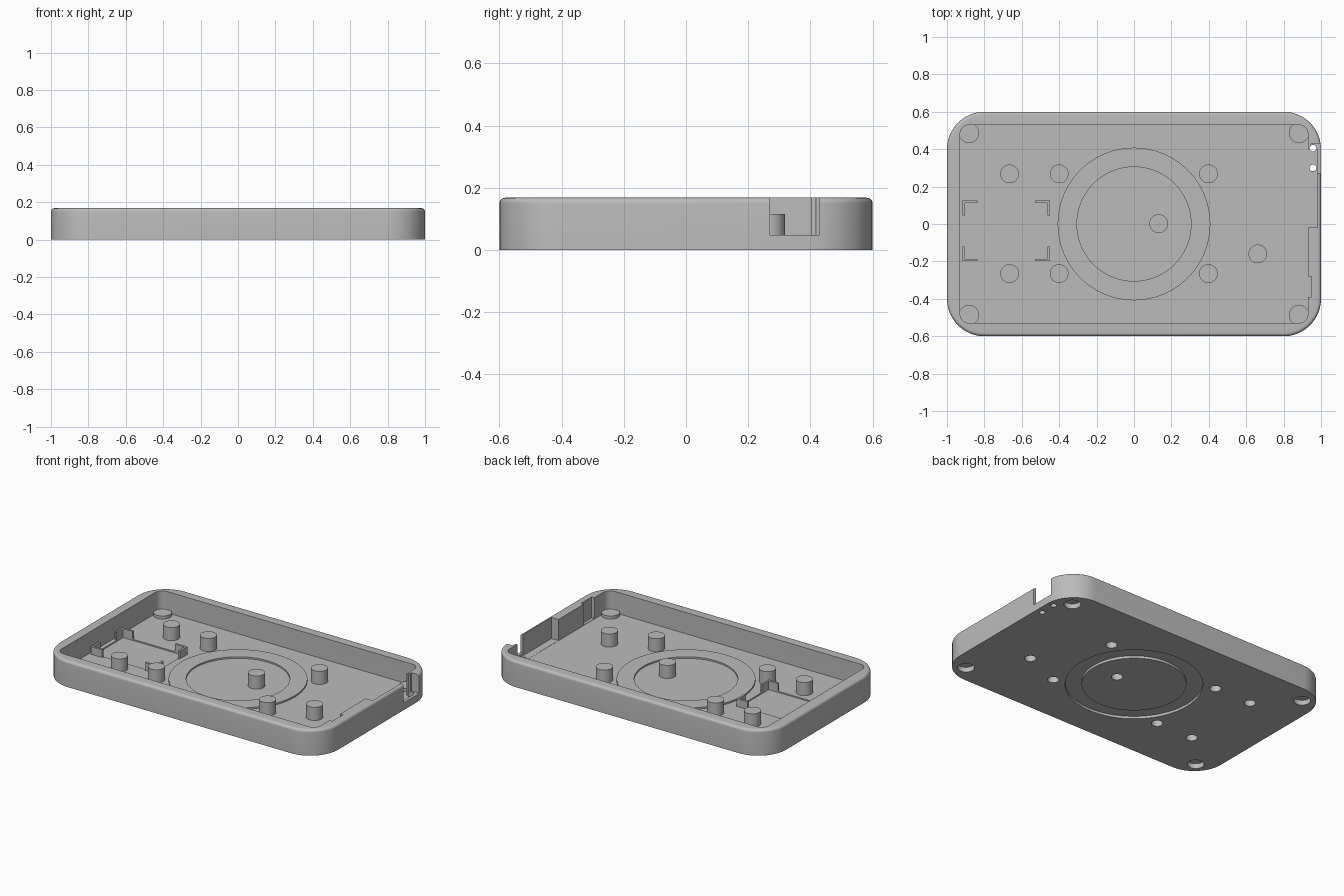
import bpy, bmesh, math

if "Cube" in bpy.data.objects:
    bpy.data.objects.remove(bpy.data.objects["Cube"])

grey = bpy.data.materials.new("plain_grey")
grey.diffuse_color = (0.5, 0.5, 0.5, 1)
grey.use_nodes = True
grey.node_tree.nodes["Principled BSDF"].inputs["Base Color"].default_value = grey.diffuse_color
H, FLOOR = 0.168, 0.03


def make(name, bm):
    bmesh.ops.recalc_face_normals(bm, faces=bm.faces)
    me = bpy.data.meshes.new(name)
    bm.to_mesh(me)
    bm.free()
    me.materials.append(grey)
    ob = bpy.data.objects.new(name, me)
    bpy.context.collection.objects.link(ob)
    return ob


def loft(name, loops, closed=False):
    """Skin equal-length loops; cap the ends, or join last to first."""
    bm = bmesh.new()
    rings = [[bm.verts.new(p) for p in lp] for lp in loops]
    pairs = list(zip(rings, rings[1:]))
    if closed:
        pairs.append((rings[-1], rings[0]))
    else:
        bm.faces.new(rings[0])
        bm.faces.new(rings[-1])
    for a, b in pairs:
        for i in range(len(a)):
            j = (i + 1) % len(a)
            bm.faces.new((a[i], a[j], b[j], b[i]))
    return make(name, bm)


def rounded(hx, hy, r, z, n=12):
    pts = []
    for k, (sx, sy) in enumerate(((1, 1), (-1, 1), (-1, -1), (1, -1))):
        for i in range(n + 1):
            a = math.pi / 2 * (k + i / n)
            pts.append((sx * (hx - r) + r * math.cos(a), sy * (hy - r) + r * math.sin(a), z))
    return pts


def circle(x, y, r, z, n=32):
    return [(x + r * math.cos(2 * math.pi * i / n), y + r * math.sin(2 * math.pi * i / n), z)
            for i in range(n)]


def cyl(x, y, r, z0, z1):
    return loft("cylinder", [circle(x, y, r, z0), circle(x, y, r, z1)])


def tube(r0, r1, z0, z1):
    return loft("tube", [circle(0, 0, r, z, 96) for r, z in
                         ((r1, z0), (r1, z1), (r0, z1), (r0, z0))], True)


def box(x0, x1, y0, y1, z0, z1):
    return loft("box", [[(x0, y0, z), (x1, y0, z), (x1, y1, z), (x0, y1, z)] for z in (z0, z1)])


def corner_clip(x, y, sx, sy, leg=0.08, t=0.013):
    # L-shaped prism whose outer corner is at x, y
    shape = ((0, 0), (leg, 0), (leg, t), (t, t), (t, leg), (0, leg))
    return loft("clip", [[(x + sx * u, y + sy * v, z) for u, v in shape] for z in (0.015, 0.08)])


# Tray shell with filleted top edge and a sunken interior
R = 0.018
loops = [rounded(1, 0.6, 0.2, 0)]
for i in range(7):
    a = math.pi / 2 * i / 6
    d = R * (1 - math.cos(a))
    loops.append(rounded(1 - d, 0.6 - d, 0.2 - d, H - R + R * math.sin(a)))
loops += [rounded(0.93, 0.53, 0.05, H), rounded(0.93, 0.53, 0.05, FLOOR)]
tray = loft("tray", loops)


def apply(op, other):
    m = tray.modifiers.new("bool", 'BOOLEAN')
    m.operation, m.solver, m.object = op, 'EXACT', other
    bpy.context.view_layer.objects.active = tray
    bpy.ops.object.modifier_apply(modifier=m.name)
    bpy.data.objects.remove(other)


def add(ob):
    apply('UNION', ob)


def cut(ob):
    apply('DIFFERENCE', ob)


# Wall relief pockets and port notch on the right side
cut(box(0.9, 0.98, -0.02, 0.402, FLOOR + 0.001, 0.3))
cut(box(0.9, 0.95, -0.39, -0.28, FLOOR + 0.002, 0.3))
cut(box(0.945, 1.1, 0.27, 0.43, 0.048, 0.3))
for y in (0.405, 0.3):
    cut(cyl(0.957, y, 0.018, -0.1, 0.3))

# Raised ring, with a matching groove underneath
add(tube(0.305, 0.408, 0.022, 0.04))
cut(tube(0.308, 0.405, -0.05, 0.016))

# Shallow component recess with four corner clips
cut(box(-0.903, -0.463, -0.186, 0.113, 0.022, 0.1))
for x, sx in ((-0.916, 1), (-0.45, -1)):
    for y, sy in ((-0.199, 1), (0.126, -1)):
        add(corner_clip(x, y, sx, sy))

# Screw bosses, bored from below
bosses = [(x, y) for x in (-0.665, -0.4, 0.398) for y in (-0.265, 0.268)]
bosses += [(0.132, 0.002), (0.662, -0.16)]
for x, y in bosses:
    add(cyl(x, y, 0.05, 0.018, 0.115))
    cut(cyl(x, y, 0.034, -0.05, 0.075))

# Corner foot sockets
for sx in (-1, 1):
    for sy in (-1, 1):
        add(cyl(sx * 0.882, sy * 0.487, 0.054, 0.012, 0.05))
        cut(cyl(sx * 0.882, sy * 0.487, 0.05, -0.05, 0.032))

# Smooth curved walls, crisp edges
bpy.ops.object.select_all(action='DESELECT')
tray.select_set(True)
bpy.context.view_layer.objects.active = tray
bpy.ops.object.shade_smooth_by_angle(angle=math.radians(30))
